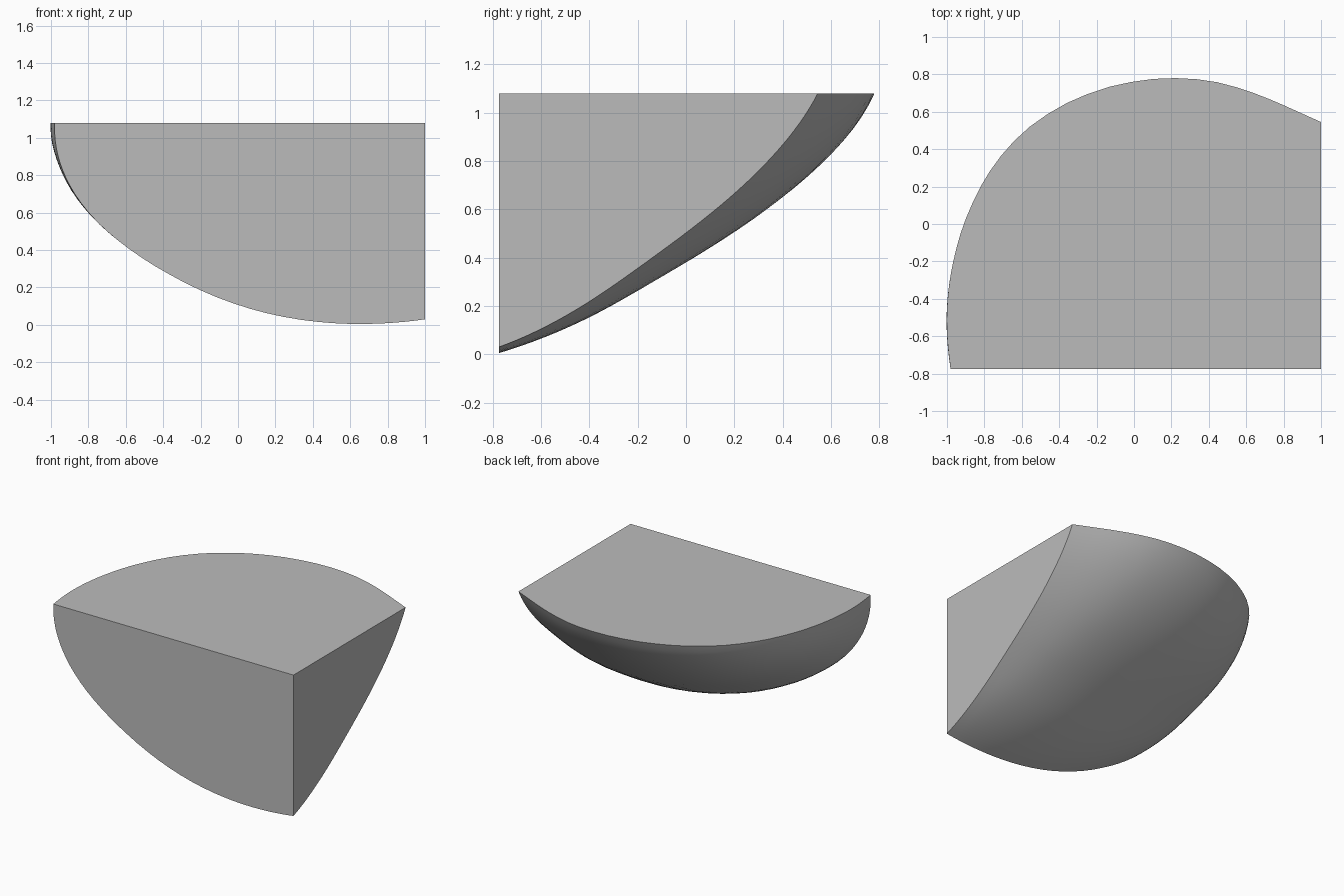
import bpy
import bmesh
from mathutils import Vector

cube = bpy.data.objects.get("Cube")
if cube:
    bpy.data.objects.remove(cube, do_unlink=True)

# Square corner where the three flat cuts meet, and the reach along each cut edge
CORNER = Vector((1.0, -0.775, 1.08))
REACH = Vector((-1.98, 1.32, -1.05))
BULGE = 1.15
STEPS = 36

# Roundness of each rim, as (position along rim, coefficient)
TOP_RIM = [(0, -.2), (.14, -.29), (.27, -.37), (.37, -.47), (.46, -.59), (.53, -.71),
           (.64, -.9), (.74, -1.14), (.85, -1.44), (1, -1.35)]
FRONT_RIM = [(0, -.05), (.25, -.07), (.48, -.1), (.58, -.17), (.65, -.25), (.8, -.4), (1, -.55)]
SIDE_RIM = [(0, .8), (.22, .95), (.48, 1.1), (.61, 1.13), (.74, 1.06), (1, .9)]


def lookup(rim, t):
    for (t0, c0), (t1, c1) in zip(rim, rim[1:]):
        if t <= t1:
            return c0 + (c1 - c0) * (t - t0) / (t1 - t0)
    return rim[-1][1]


def roundness(rim, a, b):
    """Softened coefficient for the ratio of two axes."""
    if a + b == 0:
        return 0
    t = b / (a + b)
    s = min(.05, t, 1 - t)
    return (lookup(rim, t - s) + lookup(rim, t) + lookup(rim, t + s)) / 3


def surface_point(u, v, w):
    f = u * u + v * v + w * w - BULGE * u * v * w
    f += roundness(TOP_RIM, u, v) * u * v
    f += roundness(FRONT_RIM, u, w) * u * w
    f += roundness(SIDE_RIM, v, w) * v * w
    r = f ** -0.5
    return CORNER + Vector((u * REACH.x, v * REACH.y, w * REACH.z)) * r


# Curved skin: a triangular grid spanning the three rims
bm = bmesh.new()
grid = {}
for i in range(STEPS + 1):
    for j in range(STEPS + 1 - i):
        k = STEPS - i - j
        grid[i, j] = bm.verts.new(surface_point(i / STEPS, j / STEPS, k / STEPS))
for i in range(STEPS):
    for j in range(STEPS - i):
        bm.faces.new((grid[i, j], grid[i + 1, j], grid[i, j + 1]))
        if i + j < STEPS - 1:
            bm.faces.new((grid[i + 1, j], grid[i + 1, j + 1], grid[i, j + 1]))

# Flat cuts: top, front and side
corner = bm.verts.new(CORNER)
top = [grid[i, STEPS - i] for i in range(STEPS + 1)]
front = [grid[i, 0] for i in range(STEPS + 1)]
side = [grid[0, j] for j in range(STEPS + 1)]
for rim in (top, front, side):
    bm.faces.new(rim + [corner])
bmesh.ops.recalc_face_normals(bm, faces=bm.faces)

mesh = bpy.data.meshes.new("rounded_wedge")
bm.to_mesh(mesh)
bm.free()

# Plain grey finish
grey = bpy.data.materials.new("light grey")
grey.use_nodes = True
colour = (0.5, 0.5, 0.5, 1)
grey.diffuse_color = colour
grey.node_tree.nodes["Principled BSDF"].inputs["Base Color"].default_value = colour
mesh.materials.append(grey)

wedge = bpy.data.objects.new("rounded_wedge", mesh)
bpy.context.collection.objects.link(wedge)
bpy.context.view_layer.objects.active = wedge
wedge.select_set(True)
bpy.ops.object.shade_smooth_by_angle(angle=0.5)
